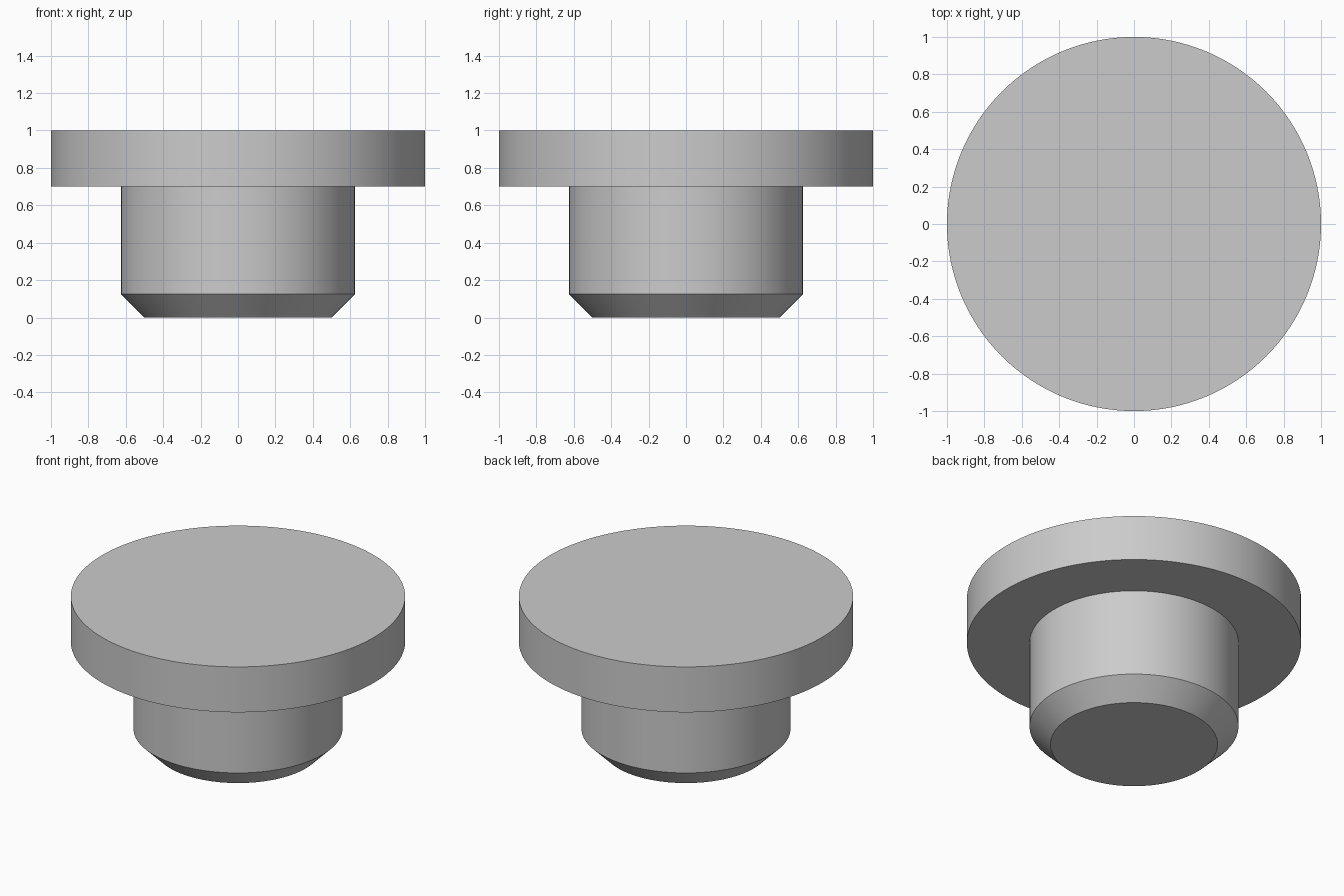
import bpy, bmesh, math

if "Cube" in bpy.data.objects:
    bpy.data.objects.remove(bpy.data.objects["Cube"])

SEGMENTS = 128

grey = bpy.data.materials.new("light_grey")
grey.diffuse_color = (0.6, 0.6, 0.6, 1.0)
grey.use_nodes = True
grey.node_tree.nodes["Principled BSDF"].inputs["Base Color"].default_value = grey.diffuse_color

# Plug outline as (radius, height), from the bottom centre to the top centre
profile = [
    (0, 0), (0.5, 0),               # bottom face
    (0.625, 0.125),                 # chamfer
    (0.625, 0.7),                   # shank
    (1, 0.7), (1, 1), (0, 1),       # flange
]

# Turn the outline around the z axis
bm = bmesh.new()
verts = [bm.verts.new((r, 0, z)) for r, z in profile]
edges = [bm.edges.new(pair) for pair in zip(verts, verts[1:])]
bmesh.ops.spin(bm, geom=verts + edges, cent=(0, 0, 0), axis=(0, 0, 1),
               angle=math.tau, steps=SEGMENTS, use_merge=True)
bmesh.ops.remove_doubles(bm, verts=bm.verts, dist=1e-5)
bmesh.ops.recalc_face_normals(bm, faces=bm.faces)

mesh = bpy.data.meshes.new("flanged_plug")
bm.to_mesh(mesh)
bm.free()
mesh.materials.append(grey)

plug = bpy.data.objects.new("flanged_plug", mesh)
bpy.context.collection.objects.link(plug)

# Smooth round walls with crisp rims
bpy.context.view_layer.objects.active = plug
plug.select_set(True)
bpy.ops.object.shade_smooth_by_angle(angle=math.radians(30))
